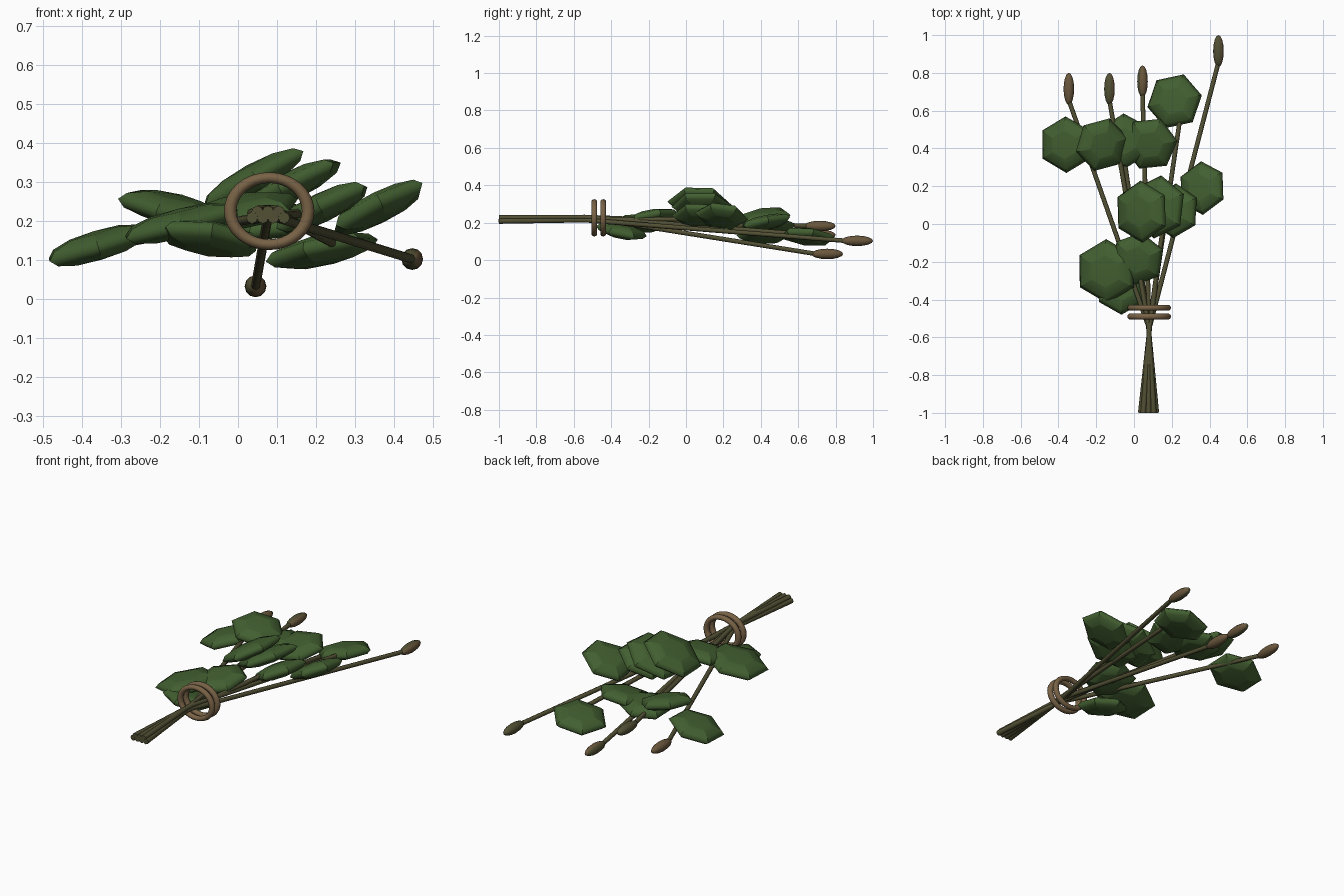
import bpy, math
from mathutils import Matrix, Vector

cube = bpy.data.objects.get("Cube")
if cube:
    bpy.data.objects.remove(cube)


def material(name, rgb):
    m = bpy.data.materials.new(name)
    m.use_nodes = True
    m.diffuse_color = (*rgb, 1)
    m.node_tree.nodes["Principled BSDF"].inputs["Base Color"].default_value = (*rgb, 1)
    return m


LEAF = material("leaf_green", (0.054, 0.113, 0.030))
STEM = material("stem_olive", (0.084, 0.080, 0.034))
TWINE = material("twine_brown", (0.188, 0.122, 0.061))
BUD = material("bud_brown", (0.145, 0.096, 0.046))


def finish(name, *mats, angle=30):
    ob = bpy.context.object
    ob.name = name
    for m in mats:
        ob.data.materials.append(m)
    bpy.ops.object.shade_smooth_by_angle(angle=math.radians(angle))
    return ob


def leaf(name, centre, radius, vertex_angle, slope, pitch=0):
    """Flattened six-sided lens; slope raises the +x side, pitch the +y side."""
    bpy.ops.mesh.primitive_uv_sphere_add(segments=6, ring_count=6, radius=1)
    ob = finish(name, LEAF)
    ob.data.transform(
        Matrix.Translation(centre)
        @ Matrix.Rotation(-math.atan(slope), 4, "Y")
        @ Matrix.Rotation(math.atan(pitch), 4, "X")
        @ Matrix.Rotation(math.radians(vertex_angle - 90), 4, "Z")
        @ Matrix.Diagonal((radius, radius, 0.038, 1)))


def stem(name, points, radii):
    """Tapered rod through a few points."""
    cu = bpy.data.curves.new(name, "CURVE")
    cu.dimensions = "3D"
    cu.bevel_depth = 1
    cu.bevel_resolution = 2
    cu.use_fill_caps = True
    sp = cu.splines.new("POLY")
    sp.points.add(len(points) - 1)
    for p, co, r in zip(sp.points, points, radii):
        p.co = (*co, 1)
        p.radius = r
    ob = bpy.data.objects.new(name, cu)
    bpy.context.collection.objects.link(ob)
    bpy.ops.object.select_all(action="DESELECT")
    bpy.context.view_layer.objects.active = ob
    ob.select_set(True)
    bpy.ops.object.convert(target="MESH")
    finish(name, STEM, angle=65)


def bud(name, centre, brown_from):
    """Pointed oval bud, brown on the side facing +x."""
    bpy.ops.mesh.primitive_uv_sphere_add(segments=12, ring_count=8, radius=1)
    ob = finish(name, STEM, BUD, angle=60)
    for f in ob.data.polygons:
        f.material_index = int(f.normal.x > brown_from)
    ob.data.transform(Matrix.Translation(centre)
                      @ Matrix.Diagonal((0.028, 0.085, 0.028, 1))
                      @ Matrix.Rotation(math.radians(90), 4, "X"))


# Leaves: centre, radius, angle of the far corner, slope, pitch
leaves = [
    ((-0.36, 0.42, 0.138), 0.15, 90, 0.3, 0.05),
    ((-0.17, 0.42, 0.232), 0.145, 75, -0.22, 0.12),
    ((-0.05, 0.44, 0.185), 0.145, 92, 0.1, 0),
    ((0.085, 0.425, 0.20), 0.147, 66, 0.1, 0.2),
    ((0.215, 0.65, 0.125), 0.15, 72, 0.22, -0.1),
    ((0.36, 0.19, 0.235), 0.143, 95, 0.5, -0.1),
    ((0.04, 0.065, 0.31), 0.165, 92, 0.55, 0),
    ((0.125, 0.09, 0.285), 0.168, 84, 0.5, -0.05),
    ((0.215, 0.07, 0.235), 0.145, 88, 0.48, -0.05),
    ((-0.145, -0.25, 0.195), 0.17, 90, 0.25, 0.05),
    ((0.02, -0.185, 0.228), 0.145, 80, 0.15, 0.18),
    ((-0.07, -0.345, 0.155), 0.138, 90, -0.15, -0.2),
]
for i, args in enumerate(leaves):
    leaf(f"leaf_{i + 1}", *args)

# Buds: centre and how far round the brown side reaches
buds = [
    ((-0.345, 0.715, 0.135), -1.1),
    ((-0.13, 0.715, 0.182), 0.4),
    ((0.045, 0.755, 0.033), -0.4),
    ((0.447, 0.915, 0.103), 0.35),
]
for i, (centre, side) in enumerate(buds):
    bud(f"bud_{i + 1}", centre, side)

# Stems cross at the tie and fan out again to the cut ends
tips = [Vector(c) - Vector((0, 0.06, 0)) for c, _ in buds]
tips += [Vector((0.25, 0.60, 0.14)), Vector((-0.06, 0.40, 0.18)),
         Vector((0.17, 0.1, 0.22))]
order = sorted(tips, key=lambda t: -t.x)
for i, tip in enumerate(order):
    u = i / (len(order) - 1) * 2 - 1
    side = 0.008 if i % 2 else -0.008
    cut = (0.077 + 0.041 * u, -1, 0.217 + side)
    tie = (0.08 - 0.004 * u, -0.54, 0.222 + side)
    stem(f"stem_{i + 1}", [cut, tie, tip], [0.015, 0.0125, 0.012])

# Twine rings round the tie
for i, y in enumerate((-0.49, -0.443)):
    bpy.ops.mesh.primitive_torus_add(major_segments=32, minor_segments=10,
                                     major_radius=0.1, minor_radius=0.016)
    ring = finish(f"twine_ring_{i + 1}", TWINE, angle=60)
    ring.data.transform(Matrix.Translation((0.08, y, 0.226))
                        @ Matrix.Diagonal((1, 1, 0.86, 1))
                        @ Matrix.Rotation(math.radians(90), 4, "X"))
